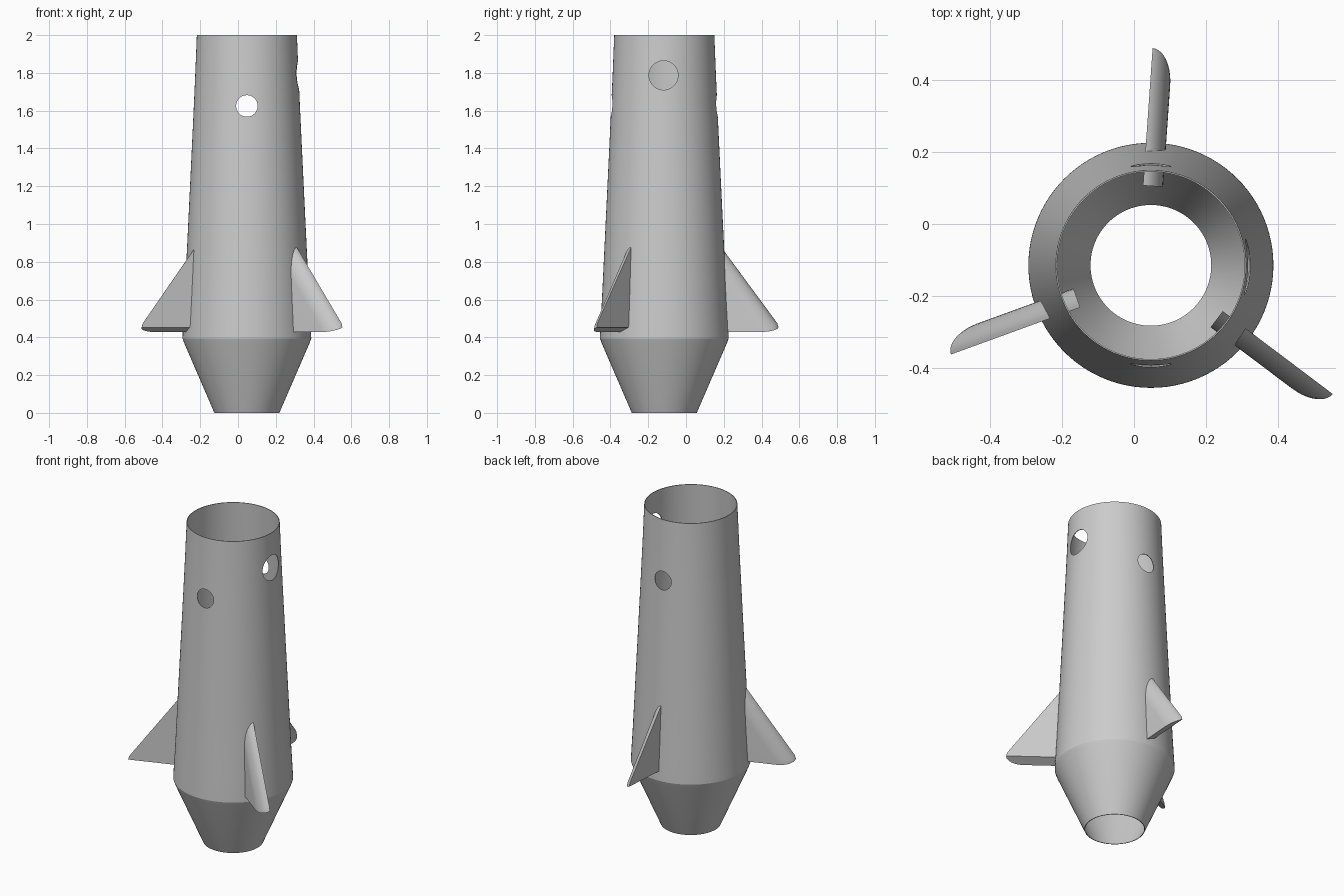
import bpy, bmesh, math
from mathutils import Matrix, Vector

if "Cube" in bpy.data.objects:
    bpy.data.objects.remove(bpy.data.objects["Cube"])

CENTRE = Vector((0.047, -0.115, 0))

grey = bpy.data.materials.new("plain grey")
grey.use_nodes = True
grey.diffuse_color = (0.6, 0.6, 0.6, 1)
grey.node_tree.nodes["Principled BSDF"].inputs["Base Color"].default_value = (0.6, 0.6, 0.6, 1)


def make_object(name, bm):
    bmesh.ops.recalc_face_normals(bm, faces=bm.faces)
    mesh = bpy.data.meshes.new(name)
    bm.to_mesh(mesh)
    bm.free()
    mesh.materials.append(grey)
    obj = bpy.data.objects.new(name, mesh)
    bpy.context.collection.objects.link(obj)
    return obj


def bridge(bm, a, b):
    for i in range(len(a)):
        j = (i + 1) % len(a)
        bm.faces.new((a[i], a[j], b[j], b[i]))


def smooth(obj, degrees):
    bpy.ops.object.select_all(action="DESELECT")
    obj.select_set(True)
    bpy.context.view_layer.objects.active = obj
    bpy.ops.object.shade_smooth_by_angle(angle=math.radians(degrees))


# Hollow tapered body: thin-walled, open at both ends
SIDES, WALL = 96, 0.004
outer = [(0.172, 0), (0.332, 0.37), (0.341, 0.395), (0.340, 0.42), (0.330, 0.6),
         (0.318, 0.85), (0.300, 1.22), (0.282, 1.6), (0.273, 1.8), (0.265, 2.0)]
profile = outer + [(r - WALL, z) for r, z in reversed(outer)]
bm = bmesh.new()
rings = []
for r, z in profile:
    turns = [2 * math.pi * i / SIDES for i in range(SIDES)]
    rings.append([bm.verts.new(CENTRE + Vector((r * math.cos(a), r * math.sin(a), z)))
                  for a in turns])
for k, ring in enumerate(rings):
    bridge(bm, ring, rings[(k + 1) % len(rings)])
body = make_object("body", bm)


# Round portholes: one straight through front to back, one in the left wall
def cut_hole(name, radius, length, location, axis):
    bm = bmesh.new()
    matrix = Matrix.Translation(location) @ Matrix.Rotation(math.pi / 2, 4, axis)
    bmesh.ops.create_cone(bm, cap_ends=True, segments=48, radius1=radius,
                          radius2=radius, depth=length, matrix=matrix)
    cutter = make_object(name, bm)
    cutter.hide_render = True
    mod = body.modifiers.new(name, "BOOLEAN")
    mod.operation, mod.solver, mod.object = "DIFFERENCE", "EXACT", cutter
    bpy.context.view_layer.objects.active = body
    bpy.ops.object.modifier_apply(modifier=mod.name)
    bpy.data.objects.remove(cutter)


cut_hole("through_hole", 0.057, 1.0, CENTRE + Vector((0, 0, 1.625)), "X")
cut_hole("side_hole", 0.077, 0.4, CENTRE + Vector((0.3, -0.004, 1.787)), "Y")
smooth(body, 20)


# Fins: flat on one side, leading edge rounded over to the other
def make_fin(name, x, y, degrees):
    inner, tip, low, slope, thick, steps = -0.1, 0.283, 0.453, 1.39, 0.056, 10
    bm = bmesh.new()
    loops = []
    for k in range(steps + 1):
        a = math.pi / 2 * k / steps
        inset = 0.1 * (1 - math.cos(a))
        side = thick * (0.5 - math.sin(a))
        base = low - 0.025 * math.sin(a)
        end = tip - inset
        top = low + slope * (end - inner)
        points = [(inner, base), (end, base), (end - 0.006, base + 0.022), (inner, top)]
        loops.append([bm.verts.new((s, side, z)) for s, z in points])
    for a, b in zip(loops, loops[1:]):
        bridge(bm, a, b)
    bm.faces.new(loops[0])
    bm.faces.new(loops[-1])
    bm.transform(Matrix.Translation((x, y, 0)) @ Matrix.Rotation(math.radians(degrees), 4, "Z"))
    smooth(make_object(name, bm), 35)


make_fin("back_fin", 0.060, 0.205, 86)
make_fin("right_fin", -0.253, -0.240, 200)
make_fin("front_left_fin", 0.310, -0.325, -37)
